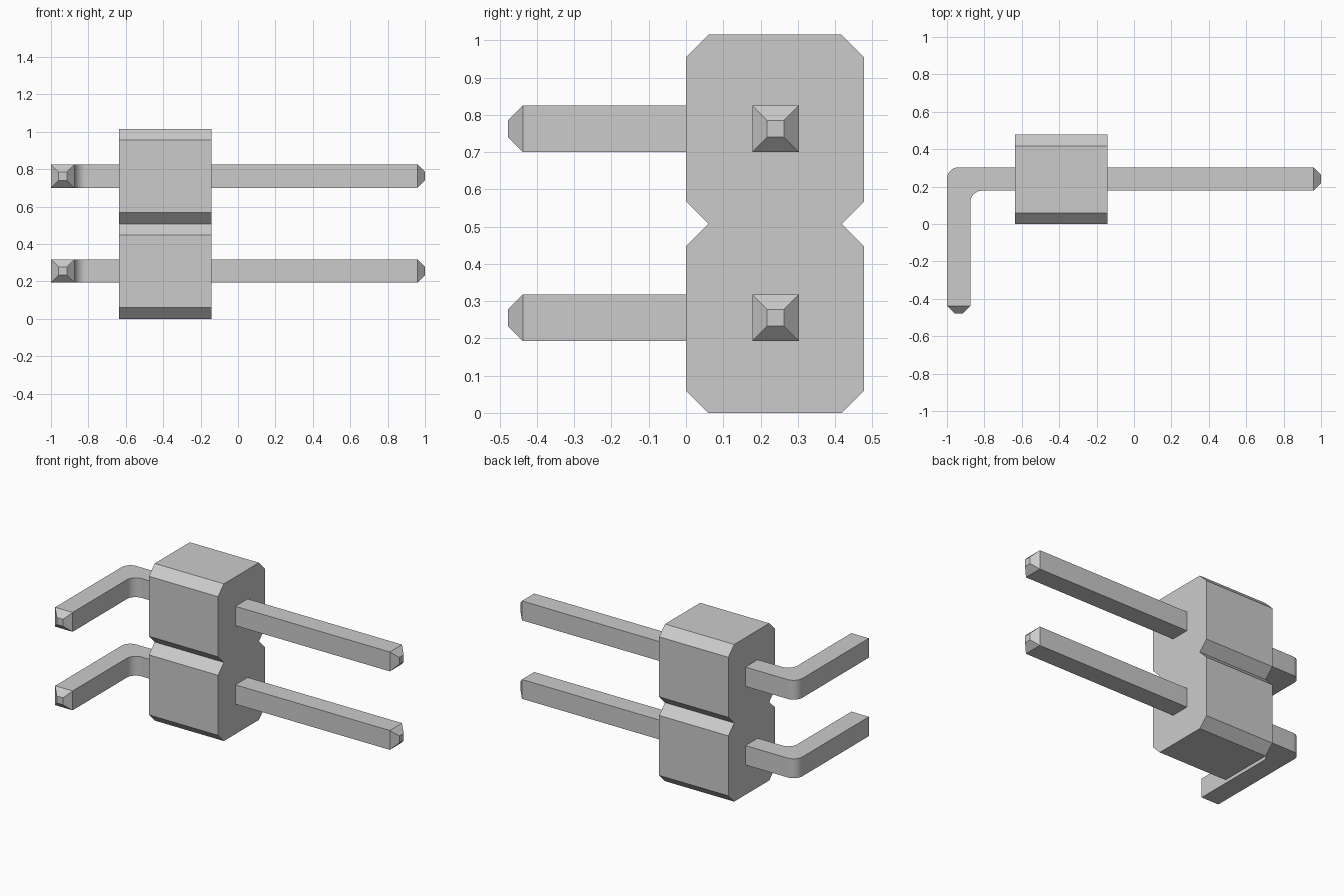
import bpy
import bmesh
from math import cos, sin, pi, radians
from mathutils import Vector

cube = bpy.data.objects.get("Cube")
if cube:
    bpy.data.objects.remove(cube, do_unlink=True)

GREY = (0.6, 0.6, 0.6, 1.0)
grey = bpy.data.materials.new("plain_grey")
grey.use_nodes = True
grey.diffuse_color = GREY
grey.node_tree.nodes["Principled BSDF"].inputs["Base Color"].default_value = GREY


def prism(points, offset):
    """Closed outline extruded along offset into a solid."""
    bm = bmesh.new()
    face = bm.faces.new([bm.verts.new(p) for p in points])
    new = bmesh.ops.extrude_face_region(bm, geom=[face], use_keep_orig=True)
    verts = [v for v in new["geom"] if isinstance(v, bmesh.types.BMVert)]
    bmesh.ops.translate(bm, verts=verts, vec=offset)
    bmesh.ops.recalc_face_normals(bm, faces=bm.faces)
    bm.normal_update()
    return bm


def finish(bm, name):
    mesh = bpy.data.meshes.new(name)
    bm.to_mesh(mesh)
    bm.free()
    mesh.materials.append(grey)
    obj = bpy.data.objects.new(name, mesh)
    bpy.context.collection.objects.link(obj)
    return obj


def arc(cx, cy, r, start, end, steps=8):
    angles = [radians(start + (end - start) * i / steps) for i in range(steps + 1)]
    return [(cx + r * cos(a), cy + r * sin(a)) for a in angles]


# Housing: two chamfered blocks joined by a V-shaped groove on each side
X0, X1 = -0.637, -0.143
DEPTH, HEIGHT, C = 0.478, 1.015, 0.06
MID = HEIGHT / 2
back = [(DEPTH - C, 0), (DEPTH, C), (DEPTH, MID - C), (DEPTH - C, MID),
        (DEPTH, MID + C), (DEPTH, HEIGHT - C), (DEPTH - C, HEIGHT)]
front = [(DEPTH - y, z) for y, z in reversed(back)]
finish(prism([(X0, y, z) for y, z in back + front], Vector((X1 - X0, 0, 0))), "housing")

# Pins: square bars with one rounded bend and tapered tips
W, TIP, R = 0.125, 0.04, 0.062
Y0, Y1 = 0.178, 0.303
END_X, END_Y = 1 - TIP, TIP - DEPTH
outline = [(END_X, Y0), (END_X, Y1)]
outline += arc(-1 + R, Y1 - R, R, 90, 180)
outline += [(-1, END_Y), (-1 + W, END_Y)]
outline += arc(-1 + W + R, Y0 - R, R, 180, 90)

for name, z in (("lower_pin", 0.193), ("upper_pin", 0.7)):
    bm = prism([(x, y, z) for x, y in outline], Vector((0, 0, W)))
    ends = [f for f in bm.faces
            if all(v.co.x > END_X - 0.001 for v in f.verts)
            or all(v.co.y < END_Y + 0.001 for v in f.verts)]
    bmesh.ops.inset_individual(bm, faces=ends, thickness=TIP, depth=TIP,
                               use_even_offset=True)
    pin = finish(bm, name)
    bpy.ops.object.select_all(action="DESELECT")
    pin.select_set(True)
    bpy.context.view_layer.objects.active = pin
    bpy.ops.object.shade_smooth_by_angle(angle=pi / 6)
